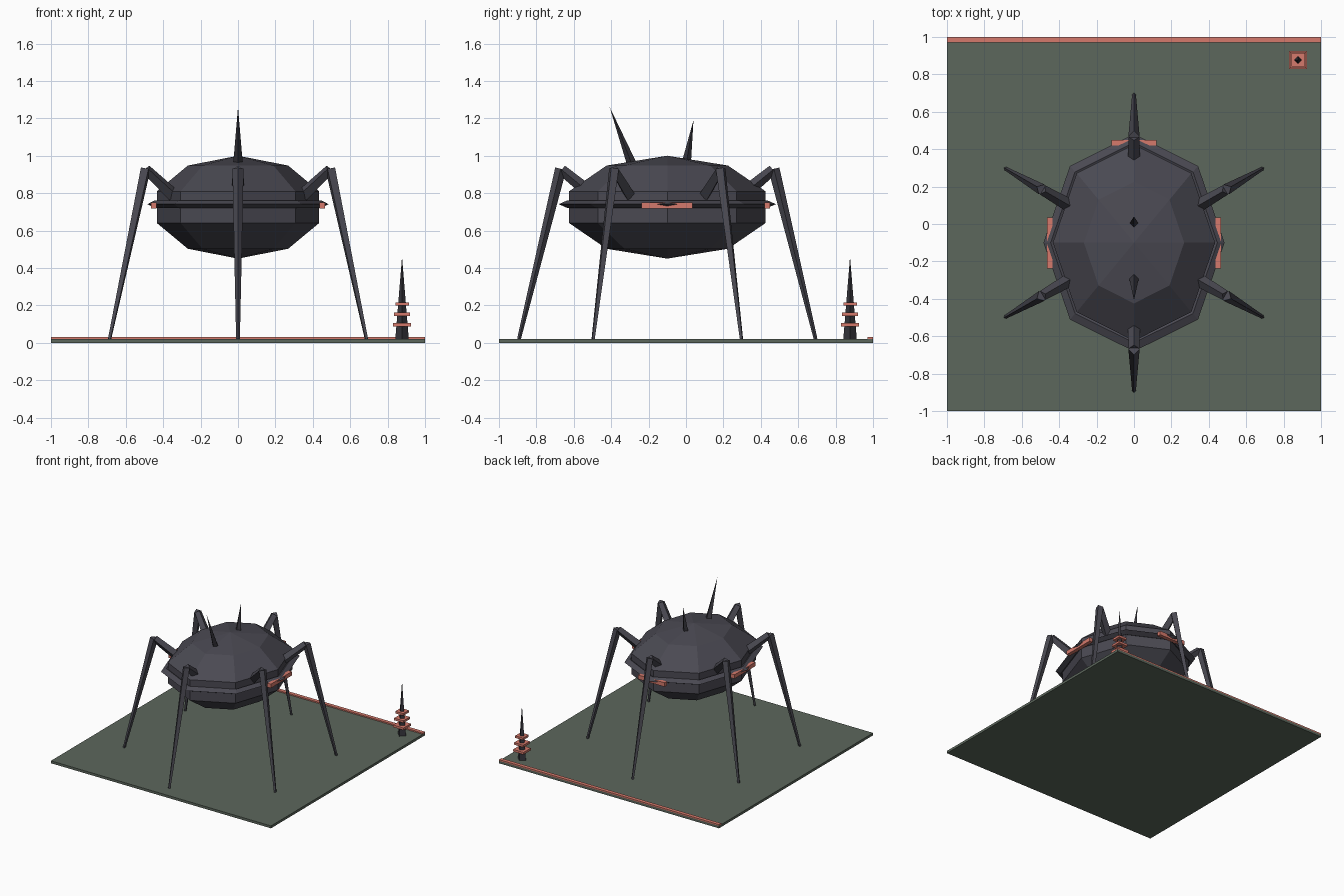
import bpy, bmesh, math
from mathutils import Vector, Matrix

if "Cube" in bpy.data.objects:
    bpy.data.objects.remove(bpy.data.objects["Cube"])


def material(name, rgb):
    m = bpy.data.materials.new(name)
    lin = [((c / 255 + 0.055) / 1.055) ** 2.4 for c in rgb]
    m.diffuse_color = (*lin, 1)
    m.use_nodes = True
    m.node_tree.nodes["Principled BSDF"].inputs["Base Color"].default_value = m.diffuse_color
    return m


SHELL = material("dark shell", (74, 73, 82))
SPIKE = material("black spike", (55, 54, 61))
CORAL = material("coral", (214, 122, 108))
GREEN = material("moss green", (92, 103, 92))


def finish(name, bm, mat):
    bmesh.ops.recalc_face_normals(bm, faces=bm.faces)
    me = bpy.data.meshes.new(name)
    bm.to_mesh(me)
    bm.free()
    me.materials.append(mat)
    ob = bpy.data.objects.new(name, me)
    bpy.context.collection.objects.link(ob)
    return ob


def box(name, lo, hi, mat):
    lo, hi = Vector(lo), Vector(hi)
    bm = bmesh.new()
    bmesh.ops.create_cube(bm, size=1, matrix=Matrix.Translation((lo + hi) / 2)
                          @ Matrix.Diagonal((*(hi - lo), 1)))
    return finish(name, bm, mat)


def rod(name, a, b, ra, rb, mat, side=Vector((1, 0, 0))):
    """Four-sided tapered rod with one ridge pointing along 'side'."""
    a, b = Vector(a), Vector(b)
    d = (b - a).normalized()
    u = (side - d * side.dot(d)).normalized()
    v = d.cross(u)
    bm = bmesh.new()
    dirs = (u, v, -u, -v)
    base = [bm.verts.new(a + k * ra) for k in dirs]
    bm.faces.new(base)
    if rb:
        end = [bm.verts.new(b + k * rb) for k in dirs]
        bm.faces.new(end)
    else:
        tip = bm.verts.new(b)
    for i in range(4):
        j = (i + 1) % 4
        bm.faces.new((base[i], base[j], end[j], end[i]) if rb else (base[i], base[j], tip))
    return finish(name, bm, mat)


# Ground plate with coral edge strip
box("ground_plate", (-1, -1, 0), (1, 1, 0.02), GREEN)
box("edge_strip", (-1, 0.97, 0.02), (1, 1, 0.03), CORAL)

# Body: low-poly ellipsoid
CY = -0.1
bm = bmesh.new()
bmesh.ops.create_uvsphere(bm, u_segments=8, v_segments=5, radius=1,
                          matrix=Matrix.Translation((0, CY, 0.725))
                          @ Matrix.Diagonal((0.456, 0.552, 0.275, 1)))
finish("body", bm, SHELL)

# Rim: eight-sided ring with a diamond section
bm = bmesh.new()
rings = []
for i in range(8):
    a = i * math.pi / 4
    c, s = math.cos(a), math.sin(a)
    rings.append([bm.verts.new((r * c, CY + r * 1.2 * s, 0.741 + z))
                  for r, z in ((0.484, 0), (0.446, 0.02), (0.408, 0), (0.446, -0.02))])
for i in range(8):
    p, q = rings[i], rings[(i + 1) % 8]
    for k in range(4):
        m = (k + 1) % 4
        bm.faces.new((p[k], p[m], q[m], q[k]))
finish("rim", bm, SHELL)

# Coral light bars on both sides and the back
for x, n in ((-0.45, "left"), (0.45, "right")):
    box(n + "_light_bar", (x - 0.015, -0.237, 0.717), (x + 0.015, 0.035, 0.75), CORAL)
box("back_light_bar", (-0.12, 0.42, 0.717), (0.12, 0.45, 0.75), CORAL)

# Six two-part legs around the body
for i in range(6):
    a = math.radians(30 + 60 * i)
    out = Vector((math.cos(a), math.sin(a), 0))

    def at(r, z):
        return out * r + Vector((0, CY, z))
    rod(f"upper_leg_{i + 1}", at(0.40, 0.79), at(0.565, 0.925), 0.036, 0.028, SHELL, out)
    rod(f"lower_leg_{i + 1}", at(0.57, 0.93), at(0.793, 0.02), 0.03, 0.01, SHELL, out)

# Back spikes
rod("front_spike", (0, -0.28, 0.93), (0, -0.408, 1.26), 0.028, 0, SPIKE)
rod("rear_spike", (0, 0, 0.95), (0, 0.04, 1.19), 0.026, 0, SPIKE)

# Corner beacon with coral collars
T = 0.877
rod("beacon_spire", (T, T, 0.02), (T, T, 0.46), 0.036, 0, SPIKE)
for i, (z, h) in enumerate(((0.096, 0.047), (0.152, 0.042), (0.207, 0.036))):
    box(f"beacon_collar_{i + 1}", (T - h, T - h, z - 0.009), (T + h, T + h, z + 0.009), CORAL)
